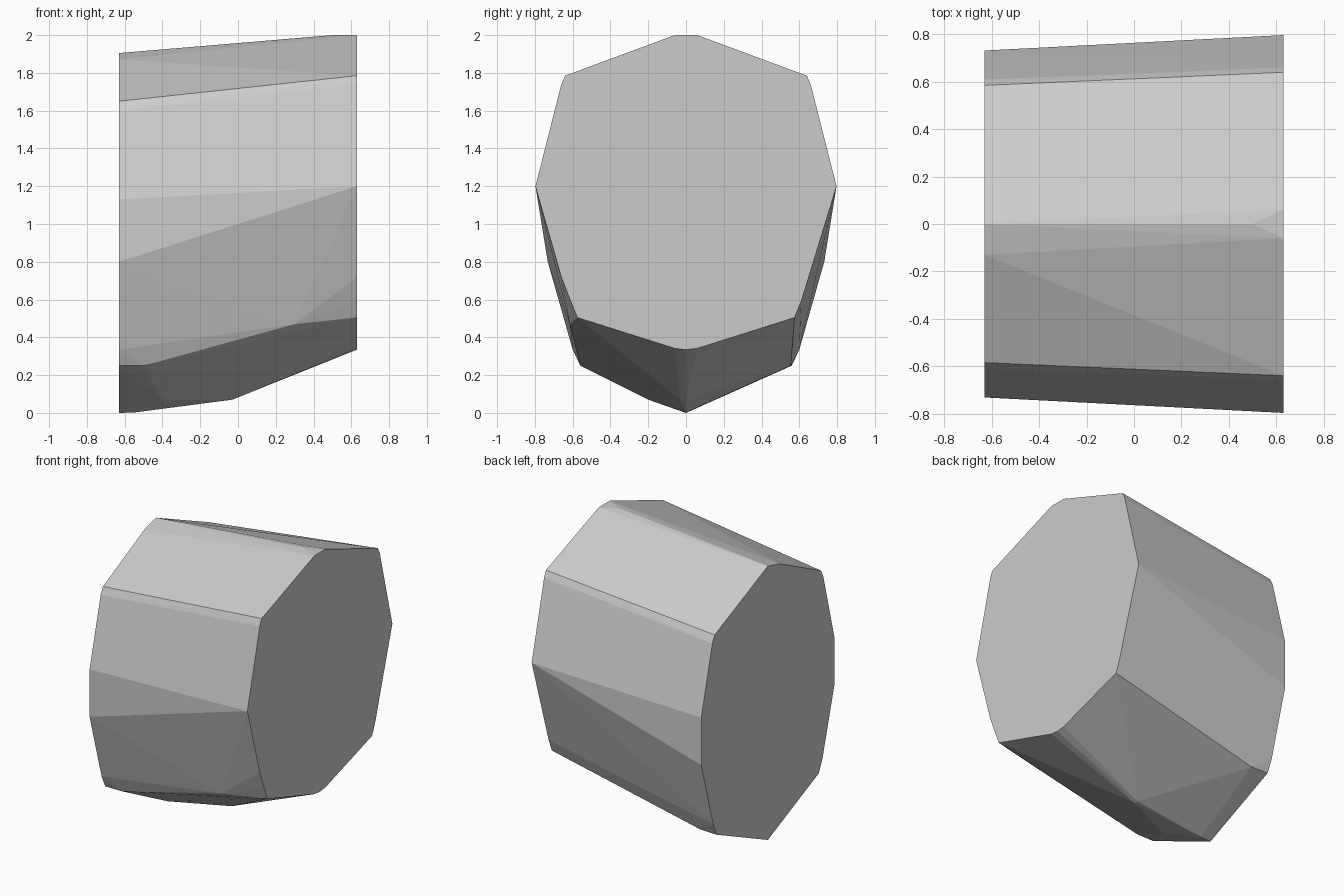
import bpy, bmesh

if "Cube" in bpy.data.objects:
    bpy.data.objects.remove(bpy.data.objects["Cube"])

# Right-hand end outline (y, z), mirrored across y = 0
right_half = [(0.06, 2.0), (0.64, 1.785), (0.66, 1.74), (0.72, 1.5), (0.797, 1.2),
              (0.61, 0.59), (0.575, 0.505), (0.06, 0.342), (0.0, 0.335)]
# Smaller, lower left-hand end outline
left_half = [(0.0, 1.905), (0.585, 1.65), (0.61, 1.6), (0.732, 1.13), (0.732, 0.8),
             (0.60, 0.335), (0.56, 0.25), (0.0, 0.0)]

points = []
for x, half in ((0.63, right_half), (-0.63, left_half)):
    for y, z in half:
        points += [(x, s * y, z) for s in (1, -1)]

# Irregular chipped corners
points += [(0.63, -0.66, 0.72), (-0.63, -0.13, 1.872), (0.5, 0, 2.0),
           (-0.55, 0, 0.002), (-0.03, -0.03, 0.07), (-0.03, 0.0, 0.07),
           (-0.5, -0.56, 0.25), (-0.5, 0.555, 0.25), (-0.4, -0.2, 0.07),
           (0.3, -0.615, 0.47)]

# Faceted convex block
bm = bmesh.new()
for p in sorted(set(points)):
    bm.verts.new(p)
hull = bmesh.ops.convex_hull(bm, input=bm.verts[:])
unused = {g for g in hull["geom_interior"] + hull["geom_unused"]
          if isinstance(g, bmesh.types.BMVert)}
bmesh.ops.delete(bm, geom=list(unused), context='VERTS')
bmesh.ops.dissolve_limit(bm, angle_limit=0.005, verts=bm.verts[:], edges=bm.edges[:])
bmesh.ops.recalc_face_normals(bm, faces=bm.faces[:])

mesh = bpy.data.meshes.new("faceted_block")
bm.to_mesh(mesh)
bm.free()
bpy.context.collection.objects.link(bpy.data.objects.new("faceted_block", mesh))
